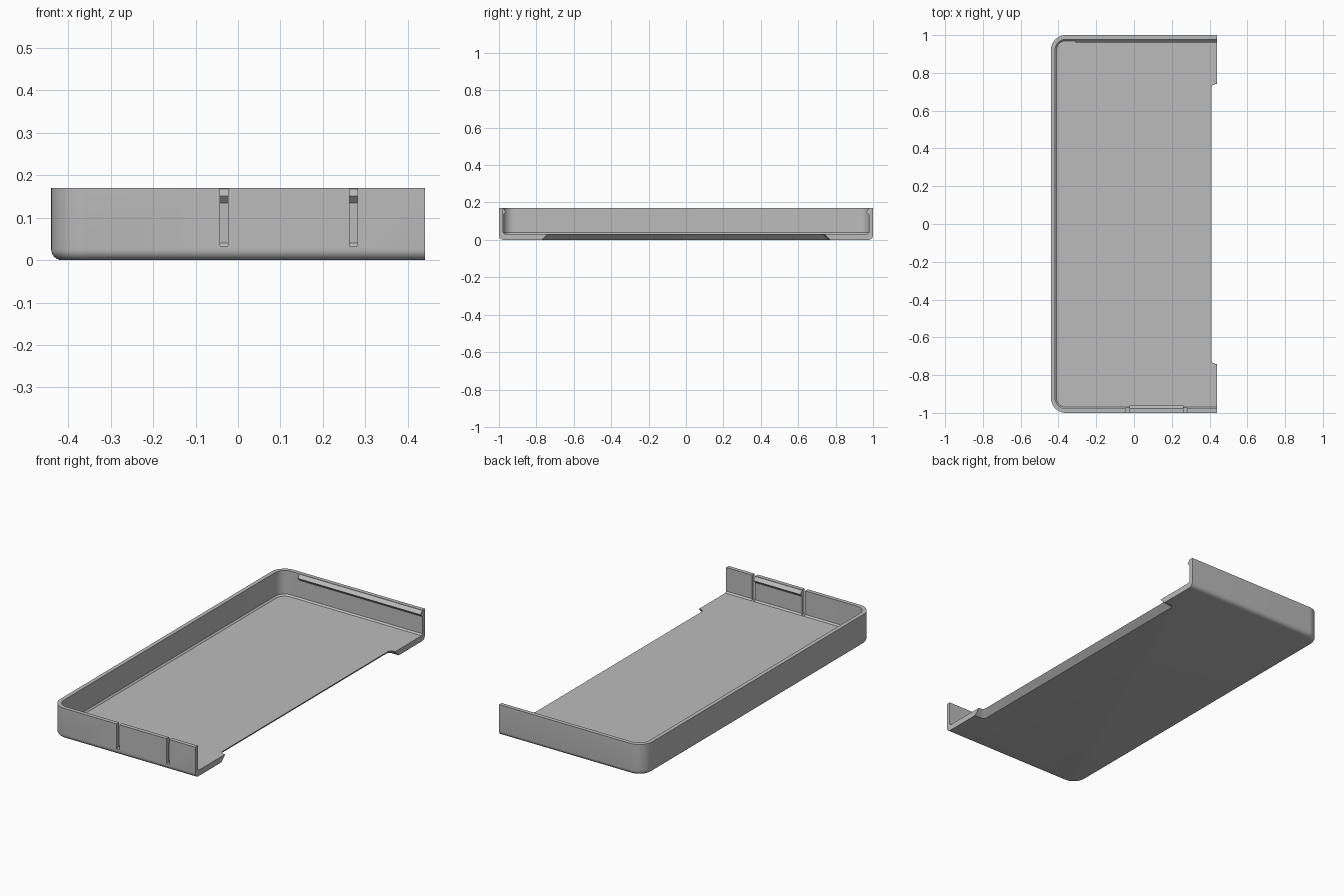
import bpy, bmesh, math

cube = bpy.data.objects.get("Cube")
if cube:
    bpy.data.objects.remove(cube, do_unlink=True)

HX, HY, H = 0.44, 1.0, 0.17      # half width, half length, height
WALL, FLOOR, R = 0.022, 0.032, 0.08

grey = bpy.data.materials.new("grey plastic")
grey.use_nodes = True
colour = (0.5, 0.5, 0.5, 1)
grey.diffuse_color = colour
grey.node_tree.nodes["Principled BSDF"].inputs["Base Color"].default_value = colour


def loft(name, rings):
    """Solid skinned through equal-length rings, capped at both ends."""
    bm = bmesh.new()
    loops = [[bm.verts.new(p) for p in ring] for ring in rings]
    n = len(loops[0])
    for a, b in zip(loops, loops[1:]):
        for i in range(n):
            j = (i + 1) % n
            bm.faces.new((a[i], a[j], b[j], b[i]))
    bm.faces.new(loops[0])
    bm.faces.new(loops[-1])
    bmesh.ops.recalc_face_normals(bm, faces=bm.faces)
    mesh = bpy.data.meshes.new(name)
    bm.to_mesh(mesh)
    bm.free()
    mesh.materials.append(grey)
    obj = bpy.data.objects.new(name, mesh)
    bpy.context.collection.objects.link(obj)
    return obj


def outline(inset, z, radius, right, steps=12):
    """Plan rounded at the two closed-side corners, square at the open side."""
    x, y = -HX + inset + radius, HY - inset - radius
    arc = [(x - radius * math.sin(a), y + radius * math.cos(a))
           for a in (math.pi / 2 * i / steps for i in range(steps + 1))]
    half = [(right, HY - inset)] + arc
    return [(px, py, z) for px, py in half] + [(px, -py, z) for px, py in reversed(half)]


def box(name, x0, x1, y0, y1, z0, z1):
    return loft(name, [[(x0, y0, z), (x1, y0, z), (x1, y1, z), (x0, y1, z)]
                       for z in (z0, z1)])


def cut(target, cutter):
    cutter.hide_render = True
    mod = target.modifiers.new("cut", 'BOOLEAN')
    mod.operation, mod.solver, mod.object = 'DIFFERENCE', 'EXACT', cutter
    bpy.ops.object.select_all(action='DESELECT')
    bpy.context.view_layer.objects.active = target
    target.select_set(True)
    bpy.ops.object.modifier_apply(modifier=mod.name)
    bpy.data.objects.remove(cutter, do_unlink=True)


# Outer shell with a rounded bottom edge
B = 0.025
rings = []
for i in range(7):
    a = math.pi / 2 * i / 6
    inset = B * (1 - math.sin(a))
    rings.append(outline(inset, B * (1 - math.cos(a)), R - inset, HX))
rings.append(outline(0, H, R, HX))
tray = loft("tray_shell", rings)

# Hollow, open at the top and along one long side
c = 0.008
cut(tray, loft("hollow_cutter", [
    outline(WALL + c, FLOOR, R - WALL - c, HX + 0.1),
    outline(WALL, FLOOR + c, R - WALL, HX + 0.1),
    outline(WALL, H + 0.1, R - WALL, HX + 0.1)]))

# Chamfered recess with rounded corners in the open floor edge
def recess(z):
    grow = FLOOR - z
    x, y, r = 0.41 - grow, 0.74 + grow, 0.02
    arc = [(x + r - r * math.sin(a), y - r + r * math.cos(a))
           for a in (math.pi / 12 * i for i in range(7))]
    half = [(HX + 0.1, y)] + arc
    return [(px, py, z) for px, py in half] + [(px, -py, z) for px, py in reversed(half)]


cut(tray, loft("recess_cutter", [recess(-0.01), recess(FLOOR + 0.01)]))

# Two slots that free the spring tab in the front wall
for x0, x1 in ((-0.042, -0.024), (0.263, 0.281)):
    cut(tray, box("slot_cutter", x0, x1, -HY - 0.1, -HY + 0.05, FLOOR + 0.001, H + 0.1))


# Triangular snap ridges on the inside of the end walls
def ridge(name, x0, x1, side):
    inner = HY - WALL
    section = [(inner + 0.004, 0.134), (inner, 0.134), (inner - 0.016, 0.151),
               (inner, 0.168), (inner + 0.004, 0.168)]
    return loft(name, [[(x, side * y, z) for y, z in section] for x in (x0, x1)])


ridge("back_snap_ridge", -0.31, HX, 1)
ridge("front_tab_ridge", -0.024, 0.263, -1)

# Smooth shading on the rounded corners only
bpy.ops.object.select_all(action='DESELECT')
tray.select_set(True)
bpy.context.view_layer.objects.active = tray
bpy.ops.object.shade_smooth_by_angle(angle=math.radians(30))
